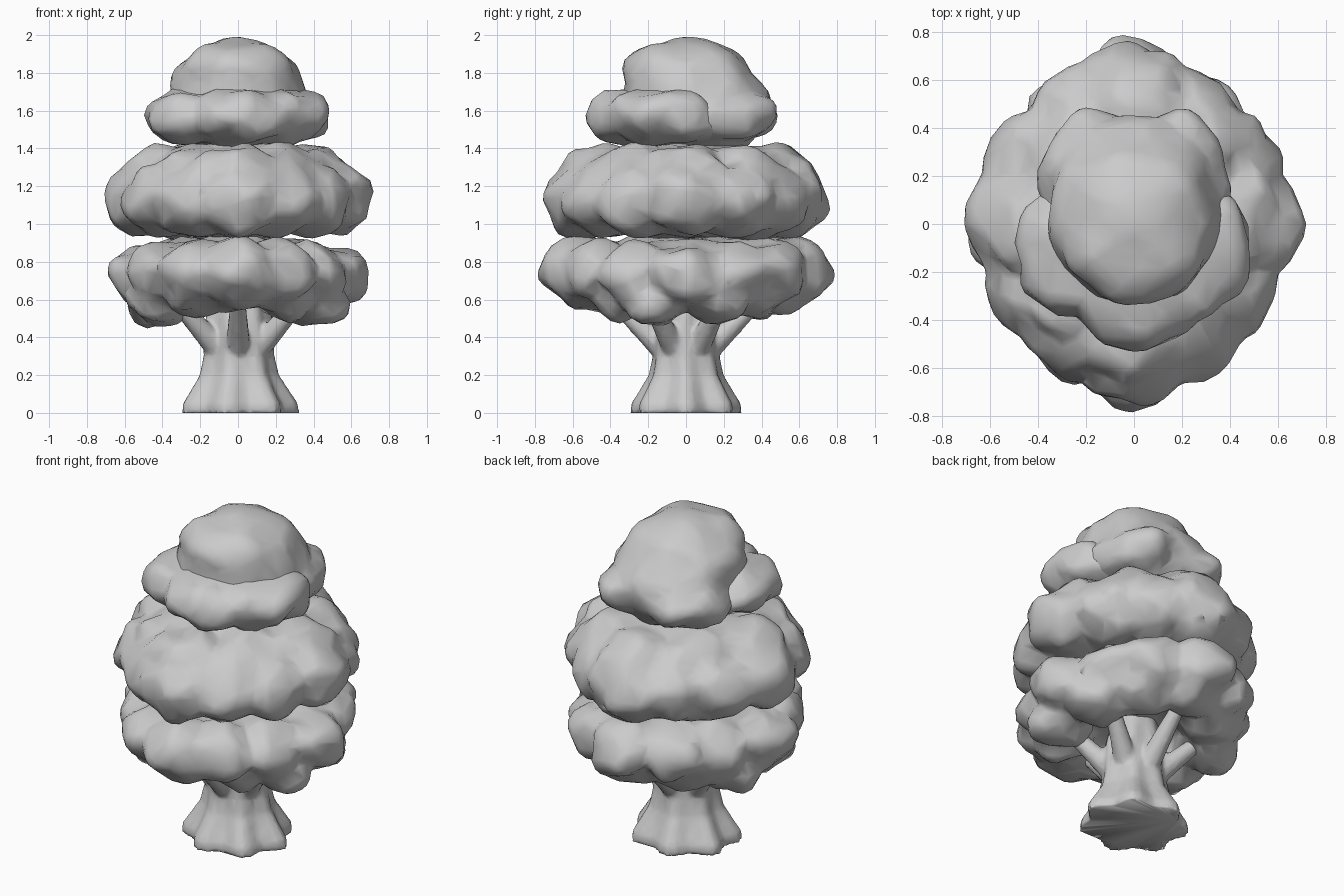
import bpy, bmesh, math
from mathutils import Vector, Matrix, noise

cube = bpy.data.objects.get("Cube")
if cube:
    bpy.data.objects.remove(cube)

grey = bpy.data.materials.new("plain grey")
grey.use_nodes = True
GREY = (0.6, 0.6, 0.6, 1)
grey.diffuse_color = GREY
grey.node_tree.nodes["Principled BSDF"].inputs["Base Color"].default_value = GREY


def add_object(name, bm, voxel, keep):
    """Fuse overlapping volumes into one skin and thin it to a chunky mesh."""
    mesh = bpy.data.meshes.new(name)
    bm.to_mesh(mesh)
    bm.free()
    mesh.materials.append(grey)
    mesh.shade_smooth()
    ob = bpy.data.objects.new(name, mesh)
    bpy.context.collection.objects.link(ob)
    fuse = ob.modifiers.new("fuse", "REMESH")
    fuse.mode = "VOXEL"
    fuse.voxel_size = voxel
    fuse.use_smooth_shade = True
    thin = ob.modifiers.new("thin", "DECIMATE")
    thin.ratio = keep
    return ob


def lobe(bm, centre, radii, bump=0.045):
    """Ellipsoid with a knobbly surface."""
    ball = bmesh.ops.create_icosphere(bm, subdivisions=4, radius=1)
    centre, radii = Vector(centre), Vector(radii)
    for v in ball["verts"]:
        out = v.co.copy()
        v.co = centre + out * radii
        v.co += out * bump * noise.noise(v.co * 7)


def ring(bm, count, reach, size, z, droop=0.0):
    """Ring of lobes on a slightly diamond-shaped ellipse."""
    for i in range(count):
        a = math.tau * i / count + math.pi / 2
        pull = size[0] + 0.06 * math.sin(2 * a) ** 2
        x = (reach[0] - pull) * math.cos(a)
        y = (reach[1] - pull) * math.sin(a)
        lobe(bm, (x, y, z - droop * math.cos(2 * a)),
             (size[0], size[0], size[1]))


# Lower foliage: hollow below, hanging lower at the sides
bm = bmesh.new()
lobe(bm, (0, 0, 0.79), (0.5, 0.58, 0.15))
ring(bm, 12, (0.68, 0.77), (0.22, 0.17), 0.74, 0.015)
ring(bm, 10, (0.63, 0.67), (0.18, 0.14), 0.63, 0.04)
add_object("lower_foliage", bm, 0.025, 0.1)

# Middle foliage: rounded shoulders over a wide skirt
bm = bmesh.new()
lobe(bm, (0, 0, 1.18), (0.52, 0.58, 0.27))
ring(bm, 12, (0.71, 0.76), (0.25, 0.2), 1.13)
ring(bm, 8, (0.63, 0.68), (0.25, 0.19), 1.23)
add_object("middle_foliage", bm, 0.025, 0.1)

# Upper foliage: collar wrapping the front and sides
bm = bmesh.new()
lobe(bm, (0, 0, 1.53), (0.4, 0.4, 0.13))
lobe(bm, (0, -0.26, 1.57), (0.29, 0.27, 0.16))
for side in (-1, 1):
    lobe(bm, (side * 0.24, -0.16, 1.57), (0.24, 0.24, 0.15))
    lobe(bm, (side * 0.27, -0.06, 1.57), (0.22, 0.2, 0.15))
add_object("upper_foliage", bm, 0.025, 0.1)

# Crown dome, overhanging in front and reaching lower at the back
bm = bmesh.new()
lobe(bm, (0, 0.02, 1.68), (0.36, 0.36, 0.31), 0.03)
lobe(bm, (0, 0.12, 1.62), (0.36, 0.33, 0.26), 0.03)
lobe(bm, (0, -0.06, 1.79), (0.31, 0.28, 0.18), 0.03)
for side in (-1, 1):
    lobe(bm, (side * 0.16, 0.2, 1.57), (0.24, 0.27, 0.15))
add_object("crown", bm, 0.025, 0.1)

# Trunk: fluted rings flaring into roots, with branches reaching out
bm = bmesh.new()
SIDES = 42
profile = [(0, 0.275, 0.1), (0.05, 0.27, 0.1), (0.12, 0.23, 0.1),
           (0.2, 0.19, 0.07), (0.3, 0.172, 0.05), (0.4, 0.17, 0.06),
           (0.5, 0.16, 0.06), (0.7, 0.12, 0)]
rows = []
for z, radius, flute in profile:
    row = []
    for i in range(SIDES):
        a = math.tau * i / SIDES
        r = radius * (1 + flute * math.cos(7 * a + z))
        row.append(bm.verts.new((1.07 * r * math.cos(a), r * math.sin(a), z)))
    rows.append(row)
for low, high in zip(rows, rows[1:]):
    for i in range(SIDES):
        j = (i + 1) % SIDES
        bm.faces.new((low[i], low[j], high[j], high[i]))
bm.faces.new(reversed(rows[0]))
bm.faces.new(rows[-1])

for i in range(6):
    a = math.tau * (i + 0.5) / 6
    start = Vector((0.1 * math.cos(a), 0.1 * math.sin(a), 0.32))
    end = Vector((0.44 * math.cos(a), 0.44 * math.sin(a), 0.65))
    along = end - start
    place = Matrix.Translation((start + end) / 2)
    place @= along.to_track_quat("Z", "Y").to_matrix().to_4x4()
    bmesh.ops.create_cone(bm, cap_ends=True, segments=10, radius1=0.07,
                          radius2=0.035, depth=along.length, matrix=place)
add_object("trunk_and_branches", bm, 0.014, 0.25)
